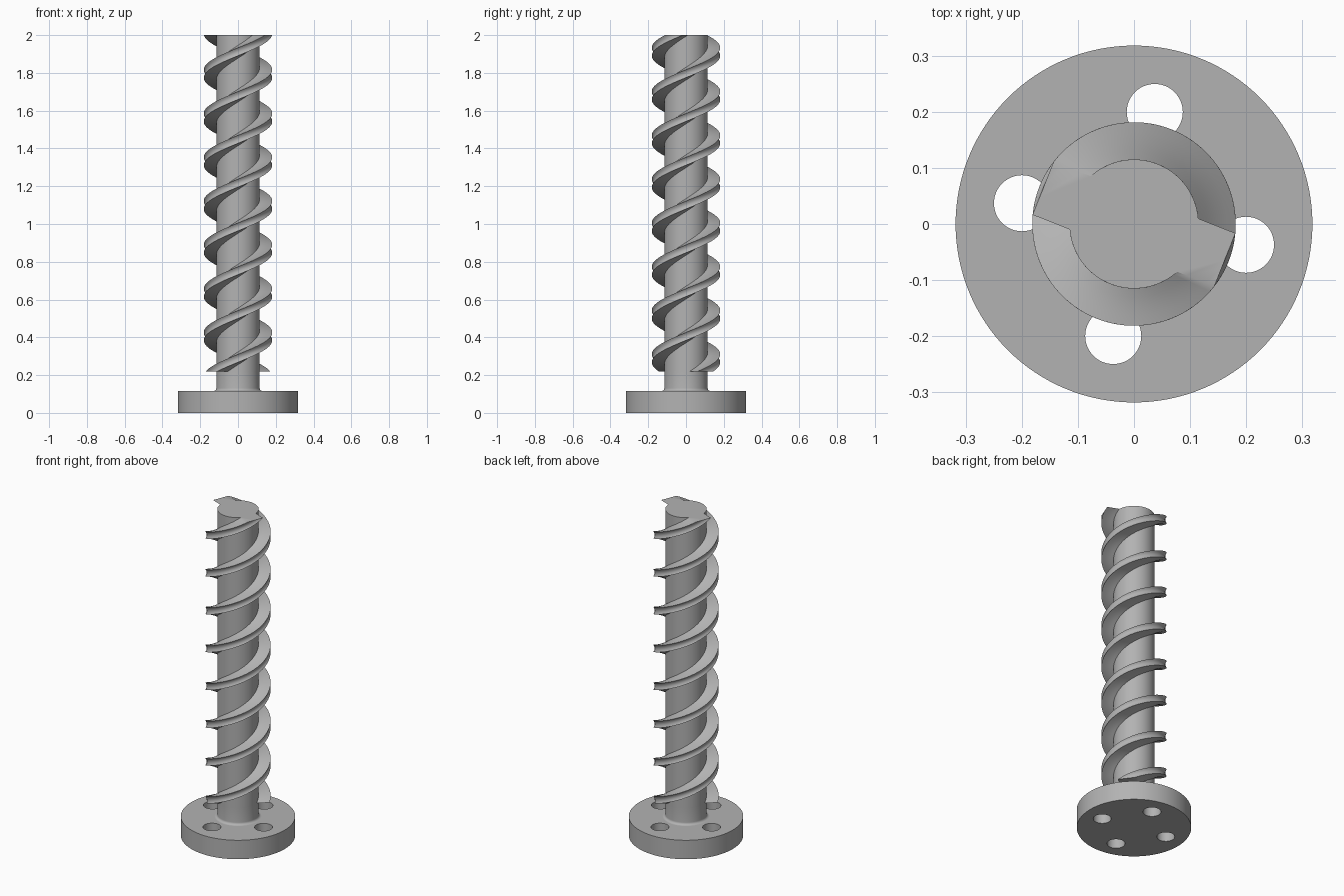
import bpy, bmesh
from math import sin, cos, pi, radians, asin, sqrt

cube = bpy.data.objects.get("Cube")
if cube:
    bpy.data.objects.remove(cube)

CORE_R, TIP_U, HALF_W = 0.115, 0.174, 0.051
FLANGE_R, FLANGE_H, HOLE_R = 0.318, 0.116, 0.05
THREAD_Z, TOP_Z = 0.22, 2.0
START, TWIST = radians(36.5), radians(1382)

steel = bpy.data.materials.new("grey steel")
steel.use_nodes = True
grey = (0.45, 0.45, 0.45, 1)
steel.diffuse_color = grey
steel.node_tree.nodes["Principled BSDF"].inputs["Base Color"].default_value = grey


def make(name, bm):
    bmesh.ops.recalc_face_normals(bm, faces=bm.faces)
    mesh = bpy.data.meshes.new(name)
    bm.to_mesh(mesh)
    bm.free()
    mesh.materials.append(steel)
    obj = bpy.data.objects.new(name, mesh)
    bpy.context.collection.objects.link(obj)
    return obj


def smooth(obj):
    bpy.ops.object.select_all(action="DESELECT")
    obj.select_set(True)
    bpy.context.view_layer.objects.active = obj
    bpy.ops.object.shade_smooth_by_angle(angle=radians(30))


def skin(bm, rings):
    for a, b in zip(rings, rings[1:]):
        for i in range(len(a)):
            j = (i + 1) % len(a)
            bm.faces.new((a[i], a[j], b[j], b[i]))


def cylinder(name, radius, z0, z1, x=0, y=0, sides=96):
    bm = bmesh.new()
    rings = [[bm.verts.new((x + radius * cos(2 * pi * i / sides),
                            y + radius * sin(2 * pi * i / sides), z))
              for i in range(sides)] for z in (z0, z1)]
    skin(bm, rings)
    for ring in rings:
        bm.faces.new(ring)
    return make(name, bm)


# Flange with four bolt holes
flange = cylinder("flange", FLANGE_R, 0, FLANGE_H, sides=128)
for k in range(4):
    a = radians(-10.5 + 90 * k)
    cutter = cylinder(f"bolt_hole_cutter_{k + 1}", HOLE_R, -0.1, 0.3,
                      0.203 * cos(a), 0.203 * sin(a), 48)
    cutter.hide_render = True
    cutter.hide_set(True)
    mod = flange.modifiers.new("bolt hole", "BOOLEAN")
    mod.operation, mod.solver, mod.object = "DIFFERENCE", "EXACT", cutter
bpy.context.view_layer.objects.active = flange
for mod in list(flange.modifiers):
    bpy.ops.object.modifier_apply(modifier=mod.name)
for obj in list(bpy.data.objects):
    if obj.name.startswith("bolt_hole_cutter"):
        bpy.data.objects.remove(obj)
smooth(flange)

# Plain neck with a small fillet where it meets the flange
FILLET = 0.015
profile = [(CORE_R + FILLET * (1 - sin(t * pi / 12)),
            FLANGE_H + FILLET * (1 - cos(t * pi / 12))) for t in range(7)]
profile.append((CORE_R, THREAD_Z))
bm = bmesh.new()
skin(bm, [[bm.verts.new((r * cos(2 * pi * i / 96), r * sin(2 * pi * i / 96), z))
           for i in range(96)] for r, z in profile])
smooth(make("neck", bm))

# Two-start screw: a round core with two square lobes, twisted upwards
root_u = sqrt(CORE_R ** 2 - HALF_W ** 2)
root_a = asin(HALF_W / CORE_R)
half = [(root_u + (TIP_U - root_u) * i / 4, -HALF_W) for i in range(4)]
half += [(TIP_U, HALF_W * (i / 3 - 1)) for i in range(6)]
half += [(TIP_U + (root_u - TIP_U) * i / 4, HALF_W) for i in range(4)]
arc = pi - 2 * root_a
half += [(CORE_R * cos(root_a + arc * i / 30), CORE_R * sin(root_a + arc * i / 30))
         for i in range(30)]
section = half + [(-u, -v) for u, v in half]

STEPS = 360
bm = bmesh.new()
rings = []
for s in range(STEPS + 1):
    t = s / STEPS
    c, n = cos(START + TWIST * t), sin(START + TWIST * t)
    z = THREAD_Z + (TOP_Z - THREAD_Z) * t
    rings.append([bm.verts.new((u * c - v * n, u * n + v * c, z)) for u, v in section])
skin(bm, rings)
bm.faces.new(rings[0])
bm.faces.new(rings[-1])
smooth(make("screw_thread", bm))
